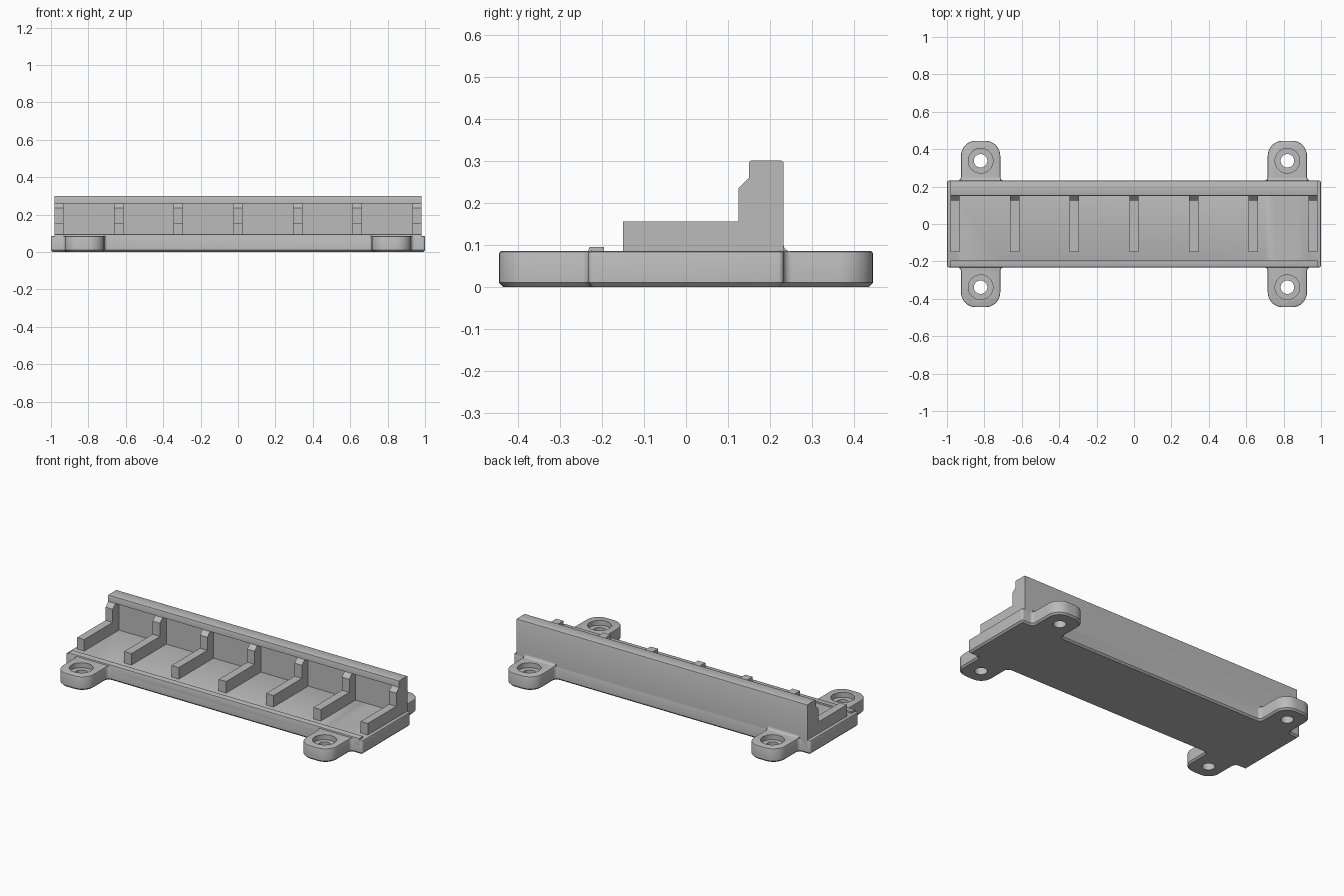
import bpy, bmesh, math
from mathutils import Vector

cube = bpy.data.objects.get("Cube")
if cube:
    bpy.data.objects.remove(cube, do_unlink=True)

grey = bpy.data.materials.new("light_grey")
grey.use_nodes = True
colour = (0.5, 0.5, 0.5, 1)
grey.diffuse_color = colour
grey.node_tree.nodes["Principled BSDF"].inputs["Base Color"].default_value = colour


def finish(name, bm):
    bmesh.ops.recalc_face_normals(bm, faces=bm.faces)
    mesh = bpy.data.meshes.new(name)
    bm.to_mesh(mesh)
    bm.free()
    mesh.materials.append(grey)
    ob = bpy.data.objects.new(name, mesh)
    bpy.context.collection.objects.link(ob)
    return ob


def prism(points, offset):
    """Closed prism from a flat outline pushed along offset."""
    bm = bmesh.new()
    face = bm.faces.new([bm.verts.new(p) for p in points])
    out = bmesh.ops.extrude_face_region(bm, geom=[face])
    moved = [v for v in out["geom"] if isinstance(v, bmesh.types.BMVert)]
    bmesh.ops.translate(bm, verts=moved, vec=offset)
    return bm


def bevel(bm, test, size, segments=2):
    edges = [e for e in bm.edges if test(*(v.co for v in e.verts))]
    bmesh.ops.bevel(bm, geom=edges, offset=size, segments=segments,
                    affect="EDGES", profile=0.5)


def bar(name, profile, x0, x1):
    """A y-z profile run along x."""
    return prism([(x0, y, z) for y, z in profile], (x1 - x0, 0, 0))


def rounded(corners, steps=8):
    """Round each (x, y, radius) corner of an outline."""
    result = []
    n = len(corners)
    for i, (x, y, r) in enumerate(corners):
        p = Vector((x, y))
        a = (Vector(corners[i - 1][:2]) - p).normalized()
        b = (Vector(corners[(i + 1) % n][:2]) - p).normalized()
        centre = p + (a + b) * r
        for k in range(steps + 1):
            t = k / steps * math.pi / 2
            q = centre - b * r * math.cos(t) - a * r * math.sin(t)
            result.append((q.x, q.y, 0))
    return result


# Base plate with four rounded mounting ears
W, D, TOP = 1.0, 0.232, 0.085
EAR_X, EAR_W, EAR_Y = 0.82, 0.105, 0.445
inner, outer = EAR_X - EAR_W, EAR_X + EAR_W
quarter = [(W, D, 0.012), (outer, D, 0.02), (outer, EAR_Y, 0.08),
           (inner, EAR_Y, 0.08), (inner, D, 0.02)]
outline = []
for sx, sy in ((1, 1), (-1, 1), (-1, -1), (1, -1)):
    part = [(x * sx, y * sy, r) for x, y, r in quarter]
    outline += part if sx == sy else part[::-1]
bm = prism(rounded(outline), (0, 0, TOP))
bevel(bm, lambda a, b: max(a.z, b.z) < 0.001, 0.01, 1)
bevel(bm, lambda a, b: min(a.z, b.z) > TOP - 0.001, 0.006)
base = finish("base_plate", bm)

# Stepped screw holes through the ears
bpy.context.view_layer.objects.active = base
for radius, z in ((0.036, -0.1), (0.066, TOP - 0.03)):
    for sx in (-1, 1):
        for sy in (-1, 1):
            ring = [(sx * EAR_X + radius * math.cos(k * math.tau / 40),
                     sy * 0.338 + radius * math.sin(k * math.tau / 40), z)
                    for k in range(40)]
            cutter = finish("hole_cutter", prism(ring, (0, 0, 0.3)))
            cutter.hide_render = True
            mod = base.modifiers.new("hole", "BOOLEAN")
            mod.operation = "DIFFERENCE"
            mod.solver = "EXACT"
            mod.object = cutter
            bpy.ops.object.modifier_apply(modifier=mod.name)
            bpy.data.objects.remove(cutter, do_unlink=True)

parts = [base]

# Back wall with overhanging lip
END = 0.98
bm = bar("back_wall", [(D, 0.04), (D, 0.3), (0.15, 0.3), (0.15, 0.26),
                       (0.185, 0.26), (0.185, 0.04)], -END, END)
bevel(bm, lambda a, b: min(a.z, b.z) > 0.299 and abs(a.x - b.x) > 1, 0.005)
parts.append(finish("back_wall", bm))

# Seven L-shaped ribs
rib = [(-0.15, 0.06), (-0.15, 0.155), (0.125, 0.155), (0.125, 0.235),
       (0.15, 0.26), (0.2, 0.26), (0.2, 0.06)]
for i in range(-3, 4):
    x = i * 0.319
    x0, x1 = max(x - 0.025, -END), min(x + 0.025, END)
    parts.append(finish("rib", bar("rib", rib, x0, x1)))

# Low ridge along the front edge
bm = bar("front_ridge", [(-D, 0.05), (-D, 0.095), (-0.195, 0.095), (-0.195, 0.05)],
         -END, END)
bevel(bm, lambda a, b: min(a.z, b.z) > 0.094 and max(a.y, b.y) < -0.2, 0.006)
parts.append(finish("front_ridge", bm))

# Small fillets where the rear ears meet the wall
curve = [(D + 0.016 - 0.016 * math.cos(t), 0.101 - 0.016 * math.sin(t))
         for t in (k * math.pi / 12 for k in range(7))]
profile = [(D - 0.01, 0.101)] + curve + [(D + 0.016, 0.07), (D - 0.01, 0.07)]
for sx in (-1, 1):
    c = sx * EAR_X
    parts.append(finish("ear_fillet", bar("ear_fillet", profile,
                                          c - EAR_W, c + EAR_W)))

# Smooth curved faces, keep hard edges
bpy.ops.object.select_all(action="DESELECT")
for ob in parts:
    ob.select_set(True)
bpy.context.view_layer.objects.active = base
bpy.ops.object.shade_smooth_by_angle(angle=math.radians(30))
